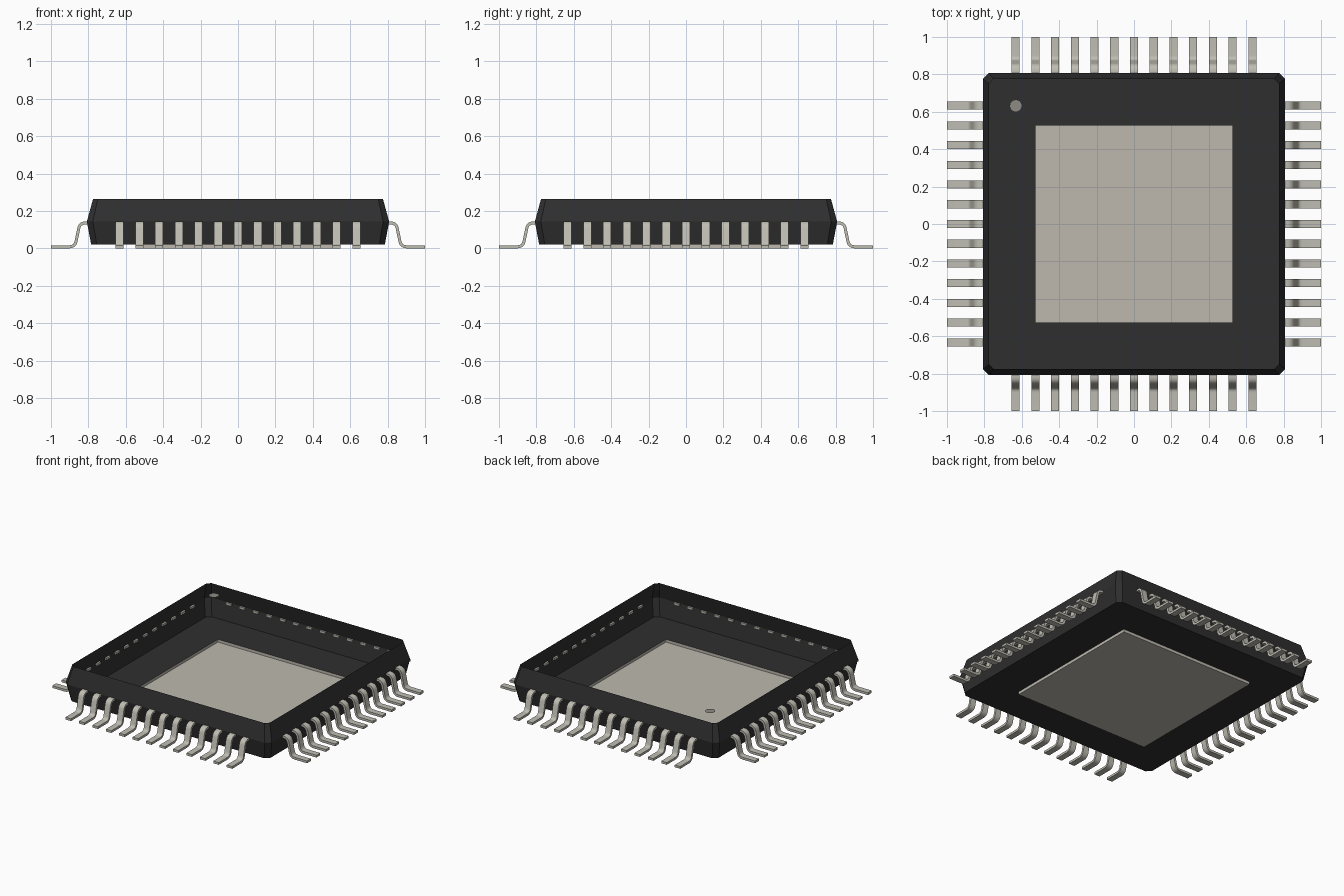
import bpy, bmesh, math
from mathutils import Vector

cube = bpy.data.objects.get("Cube")
if cube:
    bpy.data.objects.remove(cube, do_unlink=True)


def material(name, rgb):
    m = bpy.data.materials.new(name)
    m.use_nodes = True
    m.diffuse_color = (*rgb, 1)
    m.node_tree.nodes["Principled BSDF"].inputs["Base Color"].default_value = (*rgb, 1)
    return m


black = material("black plastic", (0.028, 0.028, 0.028))
metal = material("lead metal", (0.52, 0.51, 0.45))
pad_grey = material("pad metal", (0.51, 0.485, 0.43))
dot_grey = material("dot grey", (0.27, 0.26, 0.235))


def add_object(name, bm, mat):
    mesh = bpy.data.meshes.new(name)
    bm.to_mesh(mesh)
    bm.free()
    mesh.materials.append(mat)
    ob = bpy.data.objects.new(name, mesh)
    bpy.context.collection.objects.link(ob)
    return ob


def ring(bm, half, z, cut=0.0):
    """Counter-clockwise square; with a cut, each corner becomes two points."""
    verts = []
    for sx, sy in ((1, -1), (1, 1), (-1, 1), (-1, -1)):
        a = (sx * half, sy * (half - cut), z)
        b = (sx * (half - cut), sy * half, z)
        pair = (b, a) if sx * sy < 0 else (a, b)
        verts += [bm.verts.new(p) for p in (pair if cut else (a,))]
    return verts


def wall(bm, low, high):
    n = len(low)
    for i in range(n):
        j = (i + 1) % n
        bm.faces.new((low[i], low[j], high[j], high[i]))


PAD, FLOOR, TOP, MID = 0.527, 0.02, 0.264, 0.143

# Open-topped case: two sloping wall bands and a floor with a square opening
bm = bmesh.new()
bottom = ring(bm, 0.785, FLOOR, 0.03)
middle = ring(bm, 0.808, MID, 0.032)
rim = ring(bm, 0.775, TOP, 0.025)
wall(bm, bottom, middle)
wall(bm, middle, rim)
hole = ring(bm, PAD, FLOOR)
for i in range(4):
    j = (i + 1) % 4
    a, b, c = bottom[2 * i], bottom[2 * i + 1], bottom[2 * j]
    bm.faces.new((b, a, hole[i]))
    bm.faces.new((c, b, hole[i], hole[j]))
add_object("case", bm, black)

# Shallow metal tray set into the floor opening
bm = bmesh.new()
base = ring(bm, PAD, 0.0)
wall(bm, base, ring(bm, PAD, FLOOR))
bm.faces.new(base[::-1])
add_object("thermal_pad", bm, pad_grey)

# Marker disc level with the rim
bm = bmesh.new()
bmesh.ops.create_circle(bm, cap_ends=True, segments=24, radius=0.033)
bmesh.ops.translate(bm, verts=bm.verts, vec=(-0.632, 0.632, TOP))
add_object("pin_one_dot", bm, dot_grey)


def lead_path():
    """Gull-wing centre line with both bends rounded."""
    pts = [Vector(p) for p in ((0.795, 0.136), (0.845, 0.136), (0.872, 0.008), (1.0, 0.008))]
    path = [pts[0]]
    for k in (1, 2):
        a = pts[k] + (pts[k - 1] - pts[k]).normalized() * 0.03
        b = pts[k] + (pts[k + 1] - pts[k]).normalized() * 0.03
        for s in range(7):
            t = s / 6
            path.append(a * (1 - t) ** 2 + pts[k] * 2 * t * (1 - t) + b * t * t)
    return path + [pts[3]]


def add_lead(bm, path, y, width=0.043, thick=0.016):
    prev = None
    for i, p in enumerate(path):
        d = (path[min(i + 1, len(path) - 1)] - path[max(i - 1, 0)]).normalized()
        n = Vector((-d.y, d.x)) * thick / 2
        sec = [bm.verts.new((q.x, y + s * width / 2, q.y))
               for q, s in ((p + n, -1), (p + n, 1), (p - n, 1), (p - n, -1))]
        if prev:
            wall(bm, prev, sec)
        else:
            bm.faces.new(sec[::-1])
        prev = sec
    bm.faces.new(prev)


# Thirteen leads on each side, one mesh turned to all four sides
bm = bmesh.new()
path = lead_path()
for k in range(-6, 7):
    add_lead(bm, path, k * 0.1055)
bmesh.ops.recalc_face_normals(bm, faces=bm.faces)
leads = add_object("leads_left", bm, metal)
bpy.context.view_layer.objects.active = leads
leads.select_set(True)
bpy.ops.object.shade_smooth_by_angle(angle=math.radians(35))
for k, side in enumerate(("back", "right", "front"), 1):
    ob = leads.copy()
    ob.name = "leads_" + side
    ob.rotation_euler.z = k * math.pi / 2
    bpy.context.collection.objects.link(ob)
